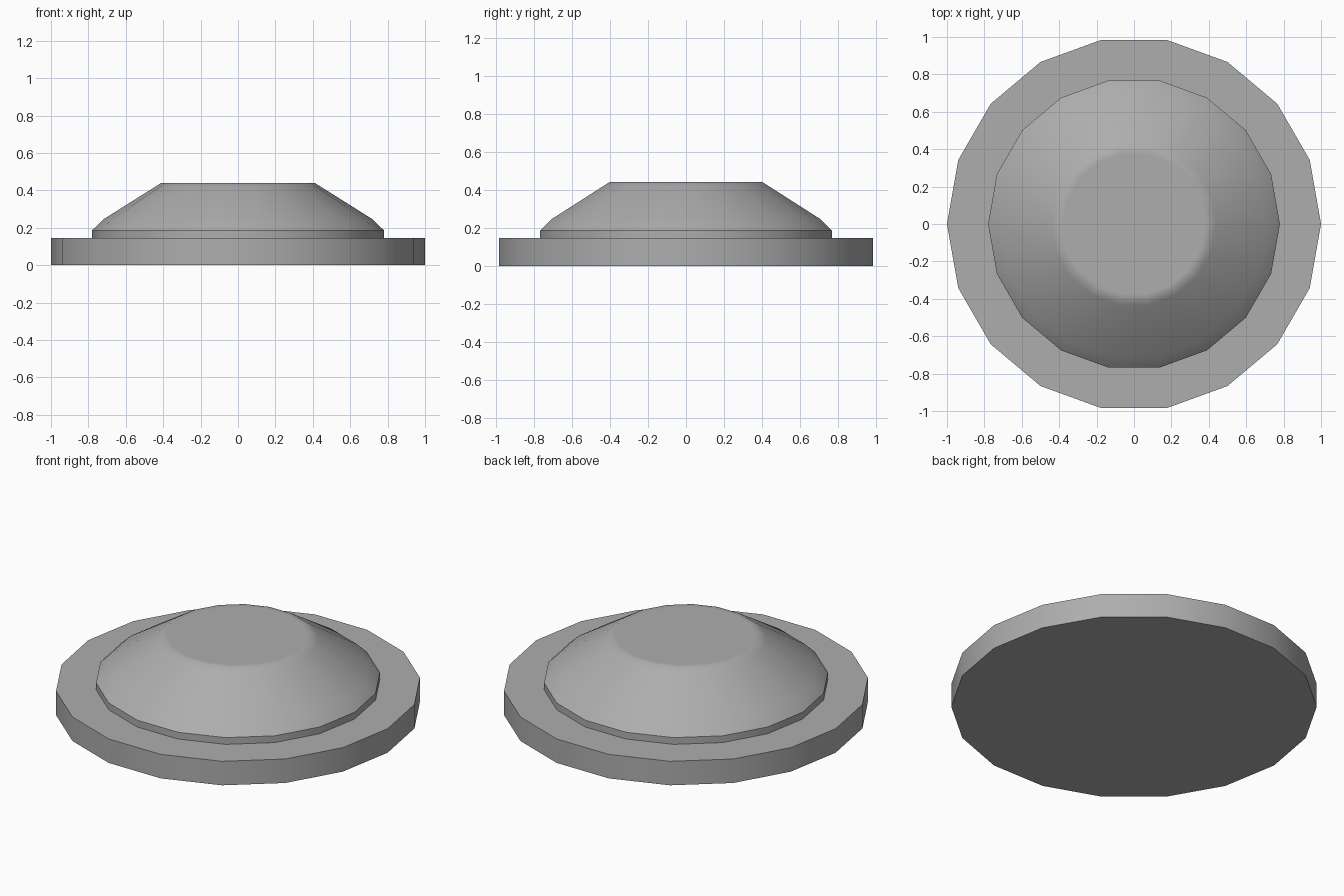
import bpy, bmesh, math

if "Cube" in bpy.data.objects:
    bpy.data.objects.remove(bpy.data.objects["Cube"])

SIDES = 18


def lathe(name, profile):
    """Revolve (radius, z) points around z and cap both ends."""
    bm = bmesh.new()
    rings = []
    for r, z in profile:
        rings.append([bm.verts.new((r * math.cos(2 * math.pi * i / SIDES),
                                    r * math.sin(2 * math.pi * i / SIDES), z))
                      for i in range(SIDES)])
    for low, high in zip(rings, rings[1:]):
        for i in range(SIDES):
            j = (i + 1) % SIDES
            bm.faces.new((low[i], low[j], high[j], high[i]))
    bm.faces.new(rings[0][::-1])
    bm.faces.new(rings[-1])
    mesh = bpy.data.meshes.new(name)
    bm.to_mesh(mesh)
    bm.free()
    obj = bpy.data.objects.new(name, mesh)
    bpy.context.collection.objects.link(obj)
    bpy.ops.object.select_all(action='DESELECT')
    obj.select_set(True)
    bpy.context.view_layer.objects.active = obj
    bpy.ops.object.shade_smooth_by_angle(angle=math.radians(40))
    return obj


# Flanged rim, short collar, rounded shoulder and flat-topped dome;
# support loops either side of the top rim keep its shading tight
button = lathe("domed_button", [(1.0, 0.0), (1.0, 0.145), (0.78, 0.145),
                                (0.78, 0.186), (0.72, 0.245), (0.44, 0.421),
                                (0.41, 0.44), (0.38, 0.44)])

# Dark grey finish
grey = bpy.data.materials.new("dark_grey")
grey.diffuse_color = (0.42, 0.42, 0.42, 1)
grey.use_nodes = True
grey.node_tree.nodes["Principled BSDF"].inputs["Base Color"].default_value = grey.diffuse_color
button.data.materials.append(grey)
